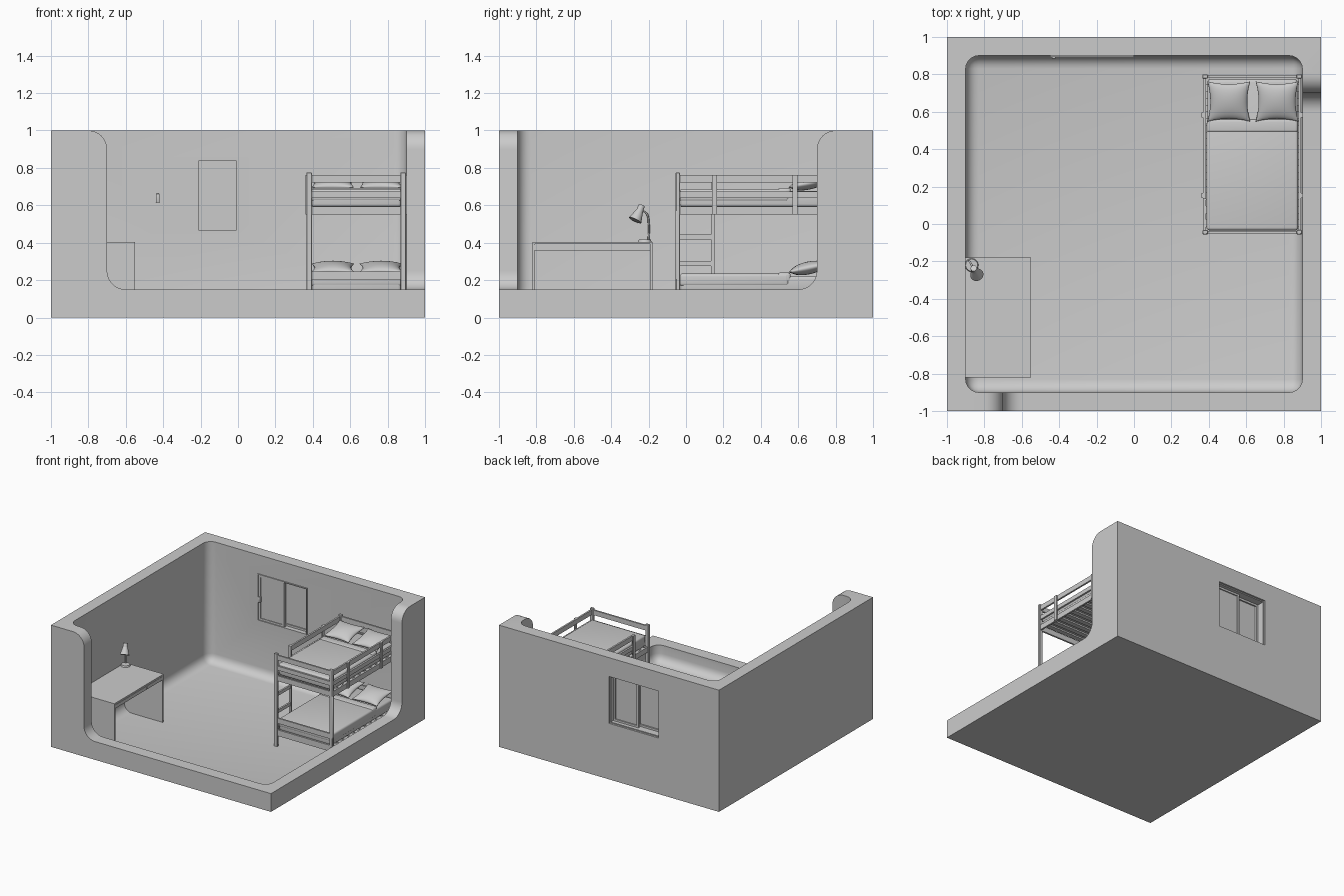
import bpy, bmesh, math
from mathutils import Vector, Matrix

if "Cube" in bpy.data.objects:
    bpy.data.objects.remove(bpy.data.objects["Cube"])

mat = bpy.data.materials.new("light_grey")
mat.diffuse_color = (0.6, 0.6, 0.6, 1)
mat.use_nodes = True
mat.node_tree.nodes["Principled BSDF"].inputs["Base Color"].default_value = mat.diffuse_color


def finish(name, bm, angle=40):
    bmesh.ops.recalc_face_normals(bm, faces=bm.faces)
    me = bpy.data.meshes.new(name)
    bm.to_mesh(me)
    bm.free()
    me.materials.append(mat)
    me.shade_smooth()
    me.set_sharp_from_angle(angle=math.radians(angle))
    ob = bpy.data.objects.new(name, me)
    bpy.context.collection.objects.link(ob)
    return ob


def add_box(bm, x0, x1, y0, y1, z0, z1):
    m = Matrix.Translation(((x0 + x1) / 2, (y0 + y1) / 2, (z0 + z1) / 2)) @ \
        Matrix.Diagonal((x1 - x0, y1 - y0, z1 - z0, 1))
    return bmesh.ops.create_cube(bm, size=1, matrix=m)["verts"]


def boxes(name, items, bevel=0, seg=2):
    bm = bmesh.new()
    for it in items:
        add_box(bm, *it)
    if bevel:
        bmesh.ops.bevel(bm, geom=bm.edges[:], offset=bevel, segments=seg,
                        profile=0.5, affect='EDGES')
    return finish(name, bm)


def prism(name, pts, offset):
    bm = bmesh.new()
    f = bm.faces.new([bm.verts.new(p) for p in pts])
    r = bmesh.ops.extrude_face_region(bm, geom=[f])
    vs = [v for v in r["geom"] if isinstance(v, bmesh.types.BMVert)]
    bmesh.ops.translate(bm, verts=vs, vec=offset)
    return finish(name, bm)


def cut(target, cutter):
    mod = target.modifiers.new("cut", 'BOOLEAN')
    mod.operation = 'DIFFERENCE'
    mod.solver = 'EXACT'
    mod.object = cutter
    bpy.context.view_layer.objects.active = target
    bpy.ops.object.modifier_apply(modifier=mod.name)
    bpy.data.objects.remove(cutter)


# Room shell: solid block hollowed by a rounded box
room = boxes("room_shell", [(-1, 1, -1, 1, 0, 1)])
bm = bmesh.new()
add_box(bm, -0.9, 0.9, -0.9, 0.9, 0.012, 1.4)
edges = [e for e in bm.edges if min(v.co.z for v in e.verts) < 0.5]
bmesh.ops.bevel(bm, geom=edges, offset=0.07, segments=5, profile=0.5, affect='EDGES')
cut(room, finish("hollow_cutter", bm))

# Cut-away front and right walls with rounded stubs
prof = [(1.2, 0.15)]
for i in range(9):
    a = math.radians(270 - i * 90 / 8)
    prof.append((-0.6 + 0.1 * math.cos(a), 0.25 + 0.1 * math.sin(a)))
for i in range(9):
    a = math.radians(i * 90 / 8)
    prof.append((-0.8 + 0.1 * math.cos(a), 0.9 + 0.1 * math.sin(a)))
prof += [(-0.8, 1.2), (1.2, 1.2)]
cut(room, prism("front_cutter", [(x, -1.2, z) for x, z in prof], (0, 0.4, 0)))
cut(room, prism("right_cutter", [(1.2, -x, z) for x, z in prof], (-0.4, 0, 0)))
cut(room, boxes("window_cutter", [(-0.45, 0, 0.8, 1.2, 0.46, 0.845)]))
room.data.shade_smooth()
room.data.set_sharp_from_angle(angle=math.radians(40))


# Sliding window
def ring(x0, x1, y0, y1, z0, z1, t):
    return [(x0, x0 + t, y0, y1, z0, z1), (x1 - t, x1, y0, y1, z0, z1),
            (x0 + t, x1 - t, y0, y1, z0, z0 + t), (x0 + t, x1 - t, y0, y1, z1 - t, z1)]


boxes("window_frame", ring(-0.45, 0, 0.892, 0.985, 0.46, 0.845, 0.008))
boxes("window_sashes", ring(-0.442, -0.21, 0.9, 0.925, 0.468, 0.837, 0.016)
      + ring(-0.235, -0.008, 0.93, 0.955, 0.468, 0.837, 0.016))
boxes("window_panes", [(-0.43, -0.22, 0.905, 0.913, 0.48, 0.825),
                       (-0.225, -0.02, 0.938, 0.946, 0.48, 0.825)])
boxes("window_handle", [(-0.438, -0.42, 0.885, 0.905, 0.615, 0.662)], 0.003)

# Desk
boxes("desk_top", [(-0.9, -0.55, -0.82, -0.18, 0.392, 0.405)])
boxes("desk_sides", [(-0.9, -0.55, -0.82, -0.808, 0, 0.392),
                     (-0.9, -0.55, -0.192, -0.18, 0, 0.392)])
boxes("desk_drawer_case", [(-0.9, -0.56, -0.808, -0.192, 0.358, 0.392)])
boxes("desk_drawer_fronts", [(-0.56, -0.552, -0.806 + i * 0.205, -0.604 + i * 0.205,
                              0.36, 0.388) for i in range(3)])


# Desk lamp
def cone(name, a, b, r1, r2, caps=True):
    a, b = Vector(a), Vector(b)
    d = b - a
    m = Matrix.Translation((a + b) / 2) @ d.to_track_quat('Z', 'Y').to_matrix().to_4x4()
    bm = bmesh.new()
    bmesh.ops.create_cone(bm, cap_ends=caps, segments=24, radius1=r1, radius2=r2,
                          depth=d.length, matrix=m)
    return finish(name, bm)


cone("lamp_base", (-0.868, -0.22, 0.405), (-0.868, -0.22, 0.417), 0.036, 0.032)
cu = bpy.data.curves.new("lamp_arm", 'CURVE')
cu.dimensions = '3D'
cu.bevel_depth = 0.005
cu.use_fill_caps = True
sp = cu.splines.new('BEZIER')
arm = [(-0.88, -0.2, 0.41), (-0.88, -0.2, 0.51), (-0.873, -0.21, 0.555), (-0.86, -0.235, 0.572)]
sp.bezier_points.add(len(arm) - 1)
for p, c in zip(sp.bezier_points, arm):
    p.co = c
    p.handle_left_type = p.handle_right_type = 'AUTO'
cu.materials.append(mat)
bpy.context.collection.objects.link(bpy.data.objects.new("lamp_arm", cu))
cone("lamp_neck", (-0.857, -0.236, 0.6), (-0.852, -0.247, 0.572), 0.017, 0.019)
cone("lamp_shade", (-0.852, -0.247, 0.572), (-0.84, -0.272, 0.52), 0.019, 0.036)

# Bunk bed frame
PX, PY = ((0.365, 0.395), (0.868, 0.898)), ((-0.055, -0.033), (0.778, 0.8))
boxes("bed_posts", [(*x, *y, 0, 0.775) for x in PX for y in PY], 0.003, 1)
levels = [(0.722, 0.762), (0.64, 0.674), (0.551, 0.594)]
boxes("bed_end_rails", [(0.39, 0.872, y, y + 0.014, *z) for y in (-0.051, 0.782)
                        for z in levels + [(0.203, 0.246), (0.1, 0.15)]])
side = []
for x in (0.37, 0.879):
    for i, z in enumerate(levels):
        start = 0.145 if x < 0.5 and i < 2 else -0.04
        side.append((x, x + 0.014, start, 0.785, *z))
    side.append((x, x + 0.014, -0.04, 0.785, 0.09, 0.14))
boxes("bed_side_rails", side)
boxes("guard_supports", [(x, x + 0.01, y, y + 0.026, 0.551, 0.762)
                         for x in (0.36, 0.893) for y in (0.14, 0.57)])
boxes("ladder", [(0.368, 0.386, 0.135, 0.152, 0, 0.762)]
      + [(0.37, 0.384, -0.04, 0.14, z, z + 0.026) for z in (0.14, 0.275, 0.417)])
boxes("bed_slats", [(0.38, 0.882, y0, y0 + 0.04, z, z + 0.012)
                    for z in (0.578, 0.125) for y0 in [-0.015 + 0.072 * i for i in range(11)]])


# Pillow: swollen grid with pinched corners
def pillow(name, cx, cy, cz, tilt):
    bm = bmesh.new()
    n = 16
    for s in (1, -1):
        grid = []
        for i in range(n + 1):
            row = []
            for j in range(n + 1):
                u = math.sin((i / n - 0.5) * math.pi)
                v = math.sin((j / n - 0.5) * math.pi)
                h = max(0, (1 - u ** 2) * (1 - v ** 2)) ** 0.5
                row.append(bm.verts.new((0.115 * u * (1 - 0.14 * (1 - v * v)),
                                         0.11 * v * (1 - 0.14 * (1 - u * u)),
                                         s * 0.034 * h)))
            grid.append(row)
        for i in range(n):
            for j in range(n):
                bm.faces.new((grid[i][j], grid[i + 1][j], grid[i + 1][j + 1], grid[i][j + 1]))
    bmesh.ops.remove_doubles(bm, verts=bm.verts, dist=0.0003)
    bmesh.ops.transform(bm, verts=bm.verts, matrix=Matrix.Translation((cx, cy, cz))
                        @ Matrix.Rotation(math.radians(tilt), 4, 'X'))
    return finish(name, bm, 180)


# Bedding for both bunks
for tag, z in (("lower", 0.137), ("upper", 0.59)):
    boxes(tag + "_mattress", [(0.392, 0.874, -0.032, 0.775, z, z + 0.086)], 0.018, 4)
    boxes(tag + "_blanket", [(0.388, 0.878, -0.034, 0.55, z + 0.03, z + 0.098)], 0.016, 4)
    boxes(tag + "_blanket_fold", [(0.39, 0.876, 0.49, 0.56, z + 0.05, z + 0.103)], 0.014, 4)
    for k, x in enumerate((0.507, 0.765)):
        pillow(f"{tag}_pillow_{k + 1}", x, 0.655, z + 0.128, 12)
